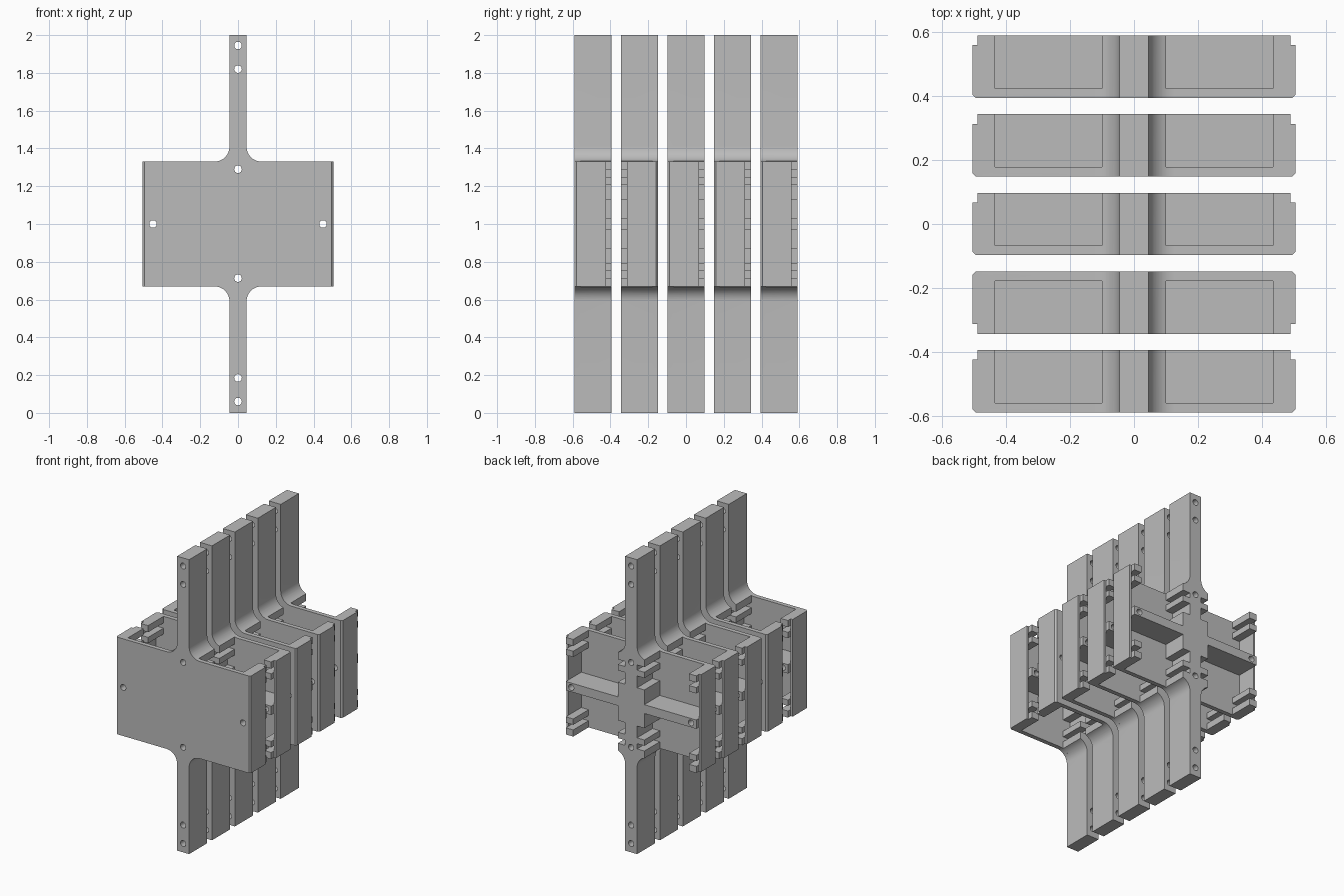
import bpy, bmesh, math
from mathutils import Matrix

if "Cube" in bpy.data.objects:
    bpy.data.objects.remove(bpy.data.objects["Cube"])

DEPTH = 0.195       # front to back size of one bracket
PLATE = 0.03        # thickness of the face plate

grey = bpy.data.materials.new("plain grey")
grey.diffuse_color = (0.5, 0.5, 0.5, 1)
grey.use_nodes = True
grey.node_tree.nodes["Principled BSDF"].inputs["Base Color"].default_value = grey.diffuse_color


def prism(bm, pts, vec):
    """Closed solid made by sweeping a flat outline along vec."""
    face = bm.faces.new([bm.verts.new(p) for p in pts])
    new = bmesh.ops.extrude_face_region(bm, geom=[face], use_keep_orig=True)["geom"]
    bmesh.ops.translate(bm, vec=vec, verts=[v for v in new if isinstance(v, bmesh.types.BMVert)])


def make(name, solids):
    """Object from a list of (outline, sweep) solids."""
    bm = bmesh.new()
    for pts, vec in solids:
        prism(bm, pts, vec)
    bmesh.ops.recalc_face_normals(bm, faces=bm.faces)
    mesh = bpy.data.meshes.new(name)
    bm.to_mesh(mesh)
    bm.free()
    mesh.materials.append(grey)
    ob = bpy.data.objects.new(name, mesh)
    bpy.context.collection.objects.link(ob)
    return ob


def four_way(quad, y):
    """Mirror a quarter outline (x, height above centre) into a full one."""
    top = quad + [(-x, h) for x, h in reversed(quad)]
    full = top + [(-x, -h) for x, h in top]
    return [(x, y, 1 + h) for x, h in full]


def fillet(start):
    """Curve from the body's edge up into the stem."""
    return [(0.125 + 0.08 * math.cos(a), 0.41 + 0.08 * math.sin(a))
            for a in (math.radians(start + (180 - start) * i / 10) for i in range(11))]


# face plate with two side walls, chamfered at the front corners
half = [(0.495, 0), (0.505, 0.01), (0.505, 0.165), (0.49, 0.165), (0.49, PLATE)]
section = half + [(-x, y) for x, y in reversed(half)]
shell = make("shell", [([(x, y, 0.67) for x, y in section], (0, 0, 0.66))])

# thin web carrying the full fillet across the plate
web = make("web", [(four_way([(0.495, 0.33)] + fillet(270) + [(0.045, 1)], 0), (0, PLATE, 0))])

# stem, notched hub and cross bars, full depth
hub = [(0.49, 0.03), (0.10, 0.03), (0.10, 0.13), (0.045, 0.13), (0.045, 0.21), (0.10, 0.21),
       (0.10, 0.25), (0.045, 0.25), (0.045, 0.285), (0.10, 0.285)]
spine = make("spine", [(four_way(hub + fillet(251.8) + [(0.045, 1)], 0), (0, DEPTH, 0))])

# pairs of locating tabs inside each corner of the side walls
tabs = make("tabs", [
    ([(sx * x, 0.01, 1 + sz * h) for x, h in ((0.435, lo), (0.49, lo), (0.49, hi), (0.435, hi))],
     (0, DEPTH - 0.01, 0))
    for sx in (-1, 1) for sz in (-1, 1) for lo, hi in ((0.21, 0.25), (0.285, 0.33))])

# screw holes
centres = [(0, z) for z in (0.06, 0.185, 0.713, 1.29, 1.82, 1.945)] + [(-0.45, 1), (0.45, 1)]
holes = make("hole_cutter", [
    ([(cx + 0.02 * math.cos(k * math.tau / 24), -0.05, cz + 0.02 * math.sin(k * math.tau / 24))
      for k in range(24)], (0, 0.3, 0)) for cx, cz in centres])

for other, op in ((web, 'UNION'), (spine, 'UNION'), (tabs, 'UNION'), (holes, 'DIFFERENCE')):
    mod = shell.modifiers.new(other.name, 'BOOLEAN')
    mod.object, mod.operation, mod.solver = other, op, 'EXACT'
bpy.context.view_layer.update()
bracket = bpy.data.meshes.new_from_object(shell.evaluated_get(bpy.context.evaluated_depsgraph_get()))
bracket.name = "bracket"
for ob in (shell, web, spine, tabs, holes):
    bpy.data.objects.remove(ob)
bracket.transform(Matrix.Translation((0, -DEPTH / 2, 0)))

# row of five brackets, the second turned to face backwards
for i in range(5):
    ob = bpy.data.objects.new(f"bracket_{i + 1}", bracket)
    ob.location.y = (i - 2) * 0.246
    ob.rotation_euler.z = math.pi if i == 1 else 0
    bpy.context.collection.objects.link(ob)

bpy.ops.object.select_all(action='DESELECT')
ob.select_set(True)
bpy.context.view_layer.objects.active = ob
bpy.ops.object.shade_smooth_by_angle(angle=math.radians(30))
